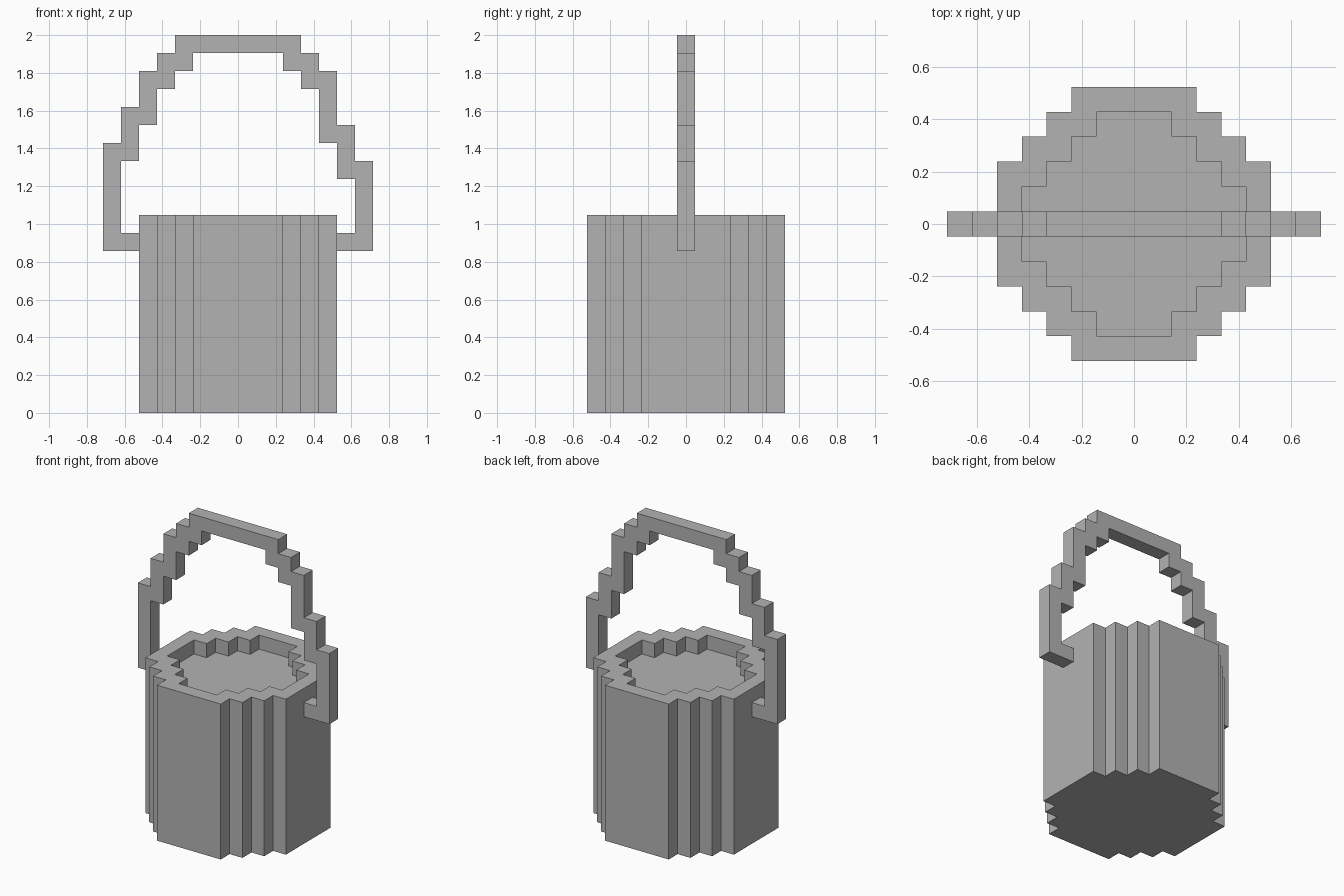
import bpy
import bmesh

U = 2 / 21  # one block

if "Cube" in bpy.data.objects:
    bpy.data.objects.remove(bpy.data.objects["Cube"], do_unlink=True)

grey = bpy.data.materials.new("plain grey")
grey.use_nodes = True
grey.diffuse_color = (0.45, 0.45, 0.45, 1)
grey.node_tree.nodes["Principled BSDF"].inputs["Base Color"].default_value = grey.diffuse_color


def finish(name, bm):
    """Scale from blocks to units and add the part to the scene."""
    bmesh.ops.recalc_face_normals(bm, faces=bm.faces)
    bmesh.ops.scale(bm, vec=(U, U, U), verts=bm.verts)
    mesh = bpy.data.meshes.new(name)
    bm.to_mesh(mesh)
    bm.free()
    mesh.materials.append(grey)
    obj = bpy.data.objects.new(name, mesh)
    bpy.context.collection.objects.link(obj)
    return obj


def stepped_ring(bm, radius, flat, z):
    """Blocky circle: a flat side, then three one-block steps per quarter."""
    x, y = radius, flat
    quarter = [(x, y)]
    for _ in range(3):
        x -= 1
        quarter.append((x, y))
        y += 1
        quarter.append((x, y))
    points = []
    for _ in range(4):
        points += quarter
        quarter = [(-b, a) for a, b in quarter]
    return [bm.verts.new((a, b, z)) for a, b in points]


def bridge(bm, lower, upper):
    n = len(lower)
    for i in range(n):
        j = (i + 1) % n
        bm.faces.new((lower[i], lower[j], upper[j], upper[i]))


# Bucket: outer wall, rim, inner wall, and the fill one block below the rim
bm = bmesh.new()
rings = [stepped_ring(bm, 5.5, 2.5, 0), stepped_ring(bm, 5.5, 2.5, 11),
         stepped_ring(bm, 4.5, 1.5, 11), stepped_ring(bm, 4.5, 1.5, 10)]
for lower, upper in zip(rings, rings[1:]):
    bridge(bm, lower, upper)
bm.faces.new(rings[0])
bm.faces.new(rings[-1])
finish("bucket", bm)

# Handle: one stepped outline, alternating sideways and upright moves
outer = [-2, 6, 1, 2, 1, 2, 1, 1, 1, 1, 7, -1, 1, -1, 1, -3, 1, -2, 1, -5, -2]
inner = [1, 1, 3, -1, 2, -1, 3, -1, 1, -1, 1, -5, -1, -1, -1, -1, -2, -1, -2, -1, -4, 1]
bm = bmesh.new()
x, z = -5.5, 9
outline = [bm.verts.new((x, -0.5, z))]
for i, step in enumerate(outer + inner):
    if i % 2 == 0:
        x += step
    else:
        z += step
    outline.append(bm.verts.new((x, -0.5, z)))
face = bm.faces.new(outline)
result = bmesh.ops.extrude_face_region(bm, geom=[face], use_keep_orig=True)
moved = [v for v in result["geom"] if isinstance(v, bmesh.types.BMVert)]
bmesh.ops.translate(bm, vec=(0, 1, 0), verts=moved)
finish("handle", bm)
